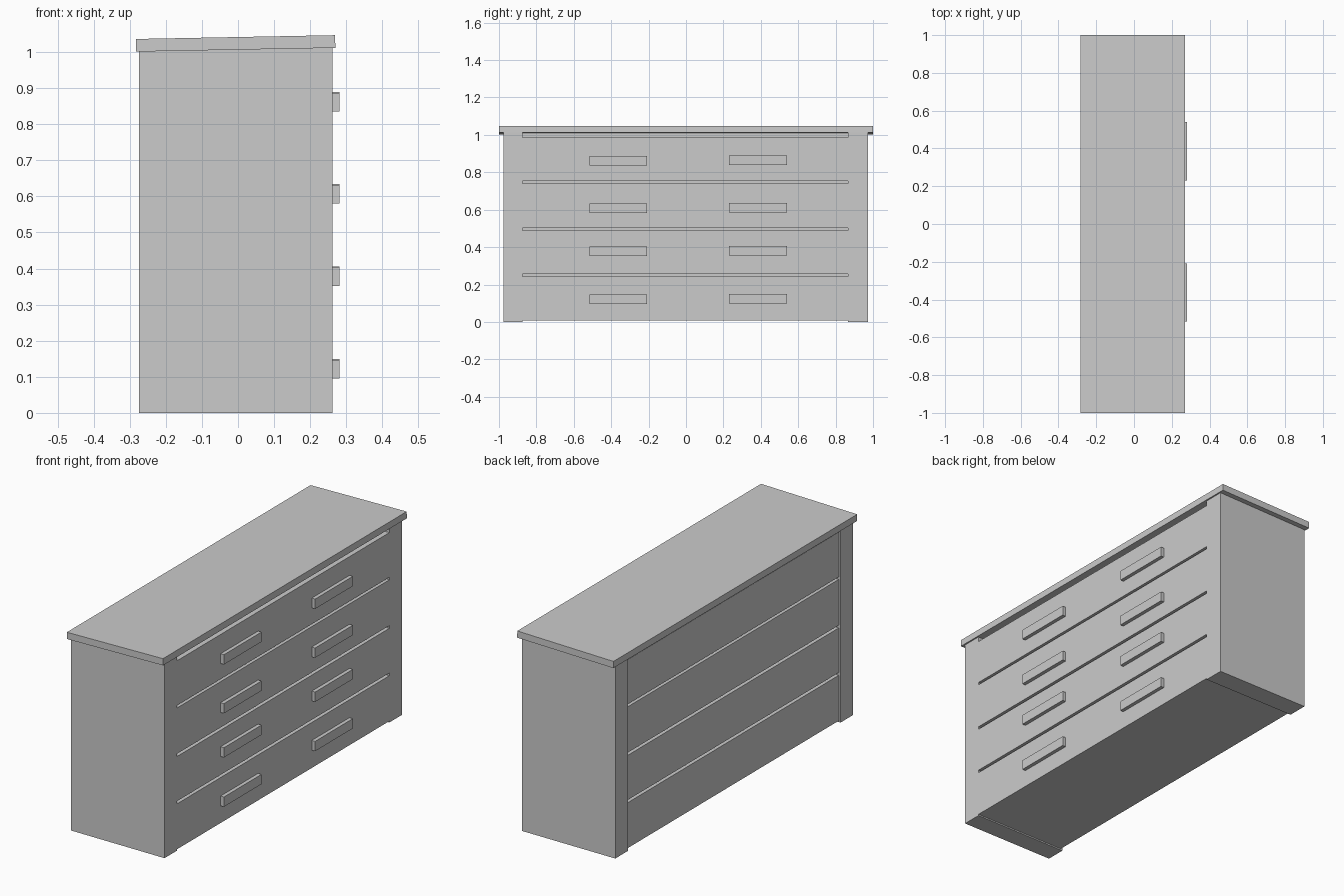
import bpy, math

if "Cube" in bpy.data.objects:
    bpy.data.objects.remove(bpy.data.objects["Cube"])

def box(name, x, y, z, rot_y=0.0):
    """Box from (min, max) ranges on each axis, optionally tilted about y."""
    bpy.ops.mesh.primitive_cube_add(
        size=1,
        location=[(r[0] + r[1]) / 2 for r in (x, y, z)],
        rotation=(0, rot_y, 0))
    ob = bpy.context.object
    ob.name = name
    ob.scale = [r[1] - r[0] for r in (x, y, z)]
    bpy.ops.object.transform_apply(location=False, rotation=True, scale=True)
    return ob

BACK, FRONT = -0.275, 0.262
INNER_L, INNER_R = -0.875, 0.867

# Side panels
box("side_panel_left", (BACK, FRONT), (-0.977, INNER_L), (0, 1.015))
box("side_panel_right", (BACK, FRONT), (INNER_R, 0.973), (0, 1.015))

# Inner carcass seen behind the gaps between drawers
box("inner_carcass", (-0.225, 0.222), (INNER_L, INNER_R), (0.02, 1.012))

# Drawers, flush at the front and slightly recessed at the back
drawers = [(0.007, 0.243), (0.257, 0.489), (0.503, 0.741), (0.754, 0.986)]
for i, z in enumerate(drawers, 1):
    box(f"drawer_{i}", (BACK + 0.01, FRONT), (INNER_L, INNER_R), z)

# Two bar handles per drawer
for i, z in enumerate((0.096, 0.581, 0.352, 0.835), 1):
    for side, y, dz in (("left", (-0.517, -0.209), 0), ("right", (0.231, 0.541), 0.003)):
        box(f"handle_{side}_{i}", (FRONT - 0.002, 0.281), y, (z + dz, z + dz + 0.051))

# Gently tilted top slab with a small overhang
box("top_slab", (-0.283, 0.2695), (-1, 1), (1.0065, 1.0415), -math.atan2(0.0105, 0.552))
